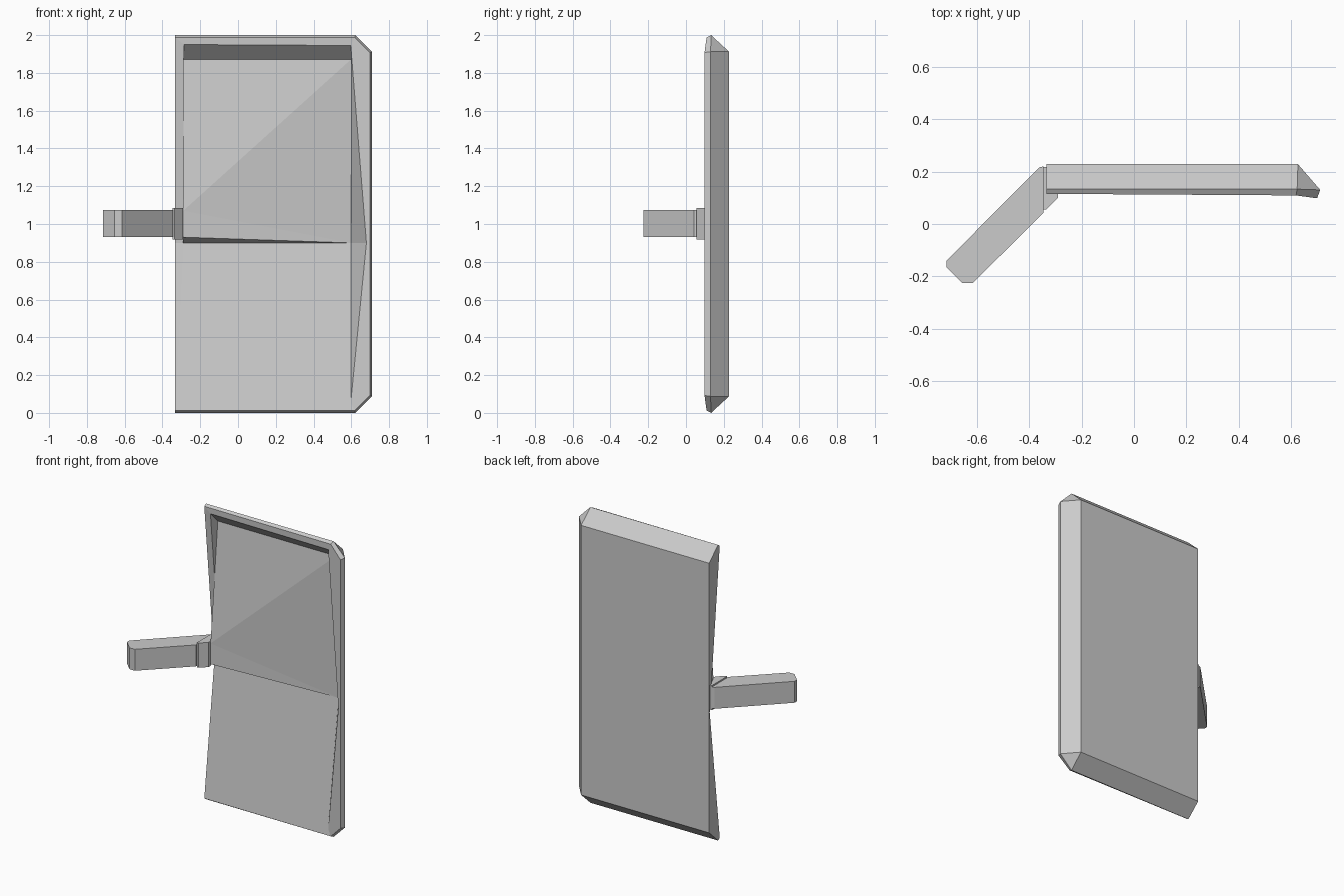
import bpy, bmesh

if "Cube" in bpy.data.objects:
    bpy.data.objects.remove(bpy.data.objects["Cube"])


def build(name, points, faces):
    """Make a flat-shaded object from named points and named faces."""
    bm = bmesh.new()
    v = {k: bm.verts.new(p) for k, p in points.items()}
    for f in faces:
        bm.faces.new([v[k] for k in f.split()])
    bmesh.ops.recalc_face_normals(bm, faces=bm.faces)
    me = bpy.data.meshes.new(name)
    bm.to_mesh(me)
    bm.free()
    ob = bpy.data.objects.new(name, me)
    bpy.context.collection.objects.link(ob)
    return ob


def prism(name, outline, z0, z1):
    """Extrude a plan outline between two heights."""
    n = len(outline)
    pts = {}
    for i, (x, y) in enumerate(outline):
        pts[f"a{i}"] = (x, y, z0)
        pts[f"b{i}"] = (x, y, z1)
    faces = [" ".join(f"{s}{i}" for i in range(n)) for s in "ab"]
    for i in range(n):
        j = (i + 1) % n
        faces.append(f"a{i} a{j} b{j} b{i}")
    return build(name, pts, faces)


# Housing: rim points of the top half, mirrored to the bottom (suffix _)
half = {
    "B1": (-0.333, 0.228, 1.912), "B2": (0.625, 0.228, 1.912),  # back
    "T1": (-0.333, 0.133, 2.0), "T2": (0.622, 0.133, 2.0),      # outer edge
    "R": (0.71, 0.13, 1.912),
    "F1": (-0.333, 0.115, 1.988), "F2": (0.618, 0.109, 1.988),  # front edge
    "F3": (0.698, 0.098, 1.908),
    "I2": (0.597, 0.112, 1.945),                                # inner edge
}
pts = dict(half)
pts.update({k + "_": (x, y, 2 - z) for k, (x, y, z) in half.items()})
pts.update({
    "I1": (-0.287, 0.115, 1.95),
    "L": (-0.333, 0.222, 0.9), "M": (0.68, 0.102, 0.9),
    # recessed mirror face: meets the arm at the front, creased at the back
    "G1": (-0.288, 0.195, 1.87), "G2": (0.597, 0.195, 1.87),
    "G3": (-0.29, 0.12, 1.07), "G4": (-0.29, 0.12, 0.93),
    "C1": (-0.29, 0.223, 0.9), "C2": (0.597, 0.223, 0.9),
})

# Outer shell faces repeated on both halves
shell = ["B1 B2 T2 T1", "B2 R T2", "T1 T2 F2 F1", "T2 R F3 F2", "F2 F3 I2",
         "F3 M I2", "B1 T1 F1 L"]
faces = shell + [" ".join(k if k in "LM" else k + "_" for k in f.split())
                 for f in shell]
faces += ["B1 B2 B2_ B1_", "B2 R R_ B2_", "R F3 F3_ R_", "F3 F3_ M",
          "B1 L B1_",
          # front rim strips
          "F1 F2 I2 I1", "F1 I1 C1 L", "L C1 F1_",
          # recess walls
          "I1 I2 G2 G1", "I1 G1 G3 C1", "G3 G4 C1", "I2 M C2 G2", "M I2_ C2",
          # mirror face
          "G1 G2 G3", "G2 C2 G3", "G3 C2 G4", "G4 C2 C1",
          "C1 C2 I2_ F2_ F1_"]
build("mirror_housing", pts, faces)

# Mounting arm and the collar joining it to the housing
prism("mounting_arm",
      [(-0.345, 0.22), (-0.362, 0.215), (-0.715, -0.14), (-0.715, -0.165),
       (-0.655, -0.225), (-0.615, -0.225), (-0.345, 0.042)], 0.93, 1.075)
prism("arm_collar",
      [(-0.347, 0.218), (-0.347, 0.055), (-0.335, 0.055), (-0.29, 0.10),
       (-0.29, 0.12), (-0.333, 0.218)], 0.918, 1.085)
